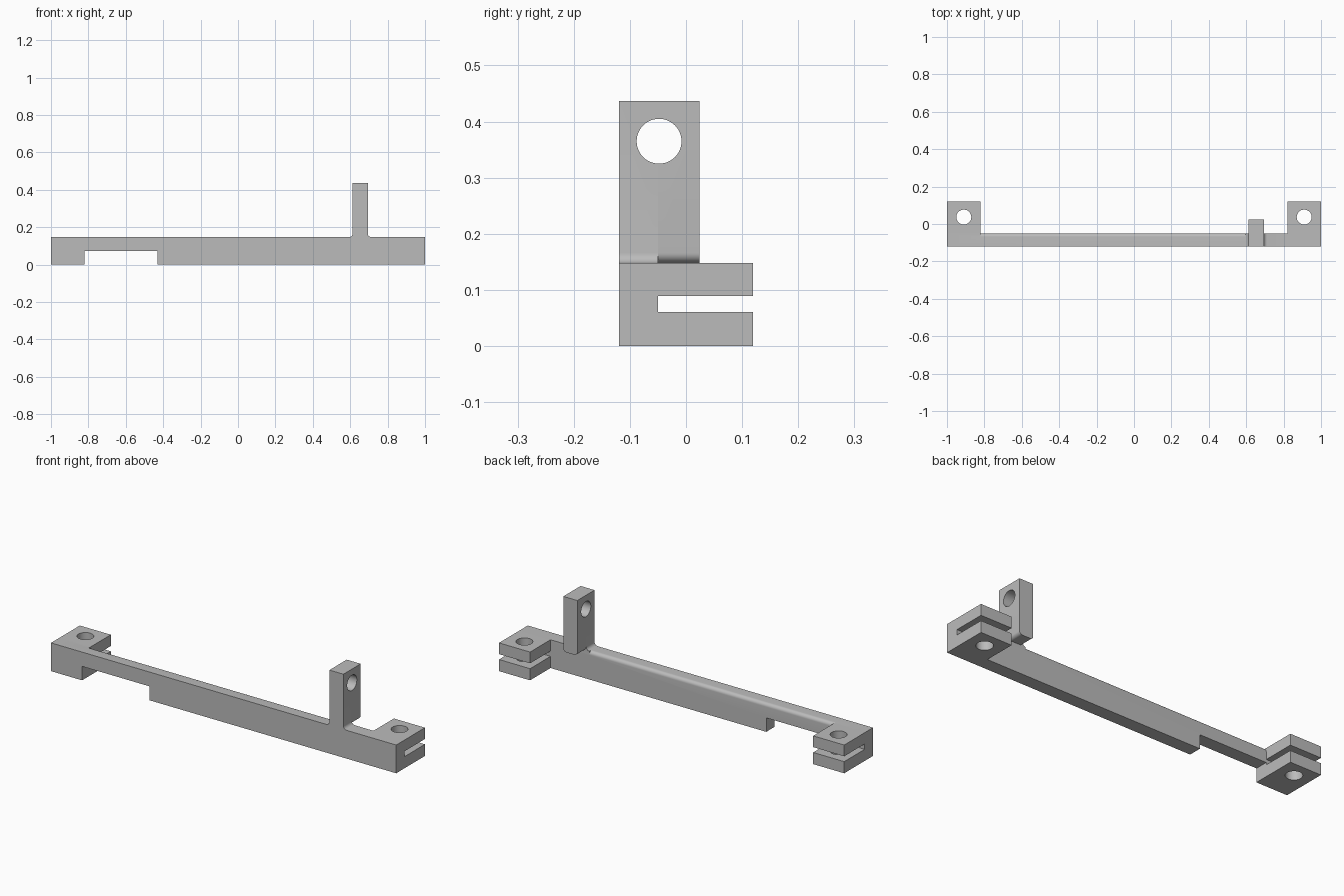
import bpy
import bmesh
from math import sin, cos, pi, radians
from mathutils import Vector

old = bpy.data.objects.get("Cube")
if old:
    bpy.data.objects.remove(old, do_unlink=True)

grey = bpy.data.materials.new("plain grey")
grey.use_nodes = True
COLOUR = (0.5, 0.5, 0.5, 1)
grey.diffuse_color = COLOUR
grey.node_tree.nodes["Principled BSDF"].inputs["Base Color"].default_value = COLOUR

# Main sizes
FRONT, BAR_BACK, BACK = -0.119, -0.05, 0.119
TOP, END, BLOCK = 0.148, 1.0, 0.82
POST_L, POST_R, POST_TOP, POST_BACK = 0.613, 0.694, 0.437, 0.024
R = 0.018


def arc(cx, cz, r, a0, a1, n=8):
    angles = [radians(a0 + (a1 - a0) * i / n) for i in range(n + 1)]
    return [(cx + r * cos(a), cz + r * sin(a)) for a in angles]


def prism(name, profile, axis, lo, hi):
    """Extrude a 2D outline along one axis, from lo to hi."""
    place = {"x": lambda u, v, w: (w, u, v),
             "y": lambda u, v, w: (u, w, v),
             "z": lambda u, v, w: (u, v, w)}[axis]
    bm = bmesh.new()
    face = bm.faces.new([bm.verts.new(place(u, v, lo)) for u, v in profile])
    out = bmesh.ops.extrude_face_region(bm, geom=[face])
    verts = [g for g in out["geom"] if isinstance(g, bmesh.types.BMVert)]
    bmesh.ops.translate(bm, verts=verts, vec=Vector(place(0, 0, hi - lo)))
    bmesh.ops.recalc_face_normals(bm, faces=bm.faces)
    mesh = bpy.data.meshes.new(name)
    bm.to_mesh(mesh)
    bm.free()
    mesh.materials.append(grey)
    obj = bpy.data.objects.new(name, mesh)
    bpy.context.collection.objects.link(obj)
    return obj


def rect(u0, v0, u1, v1):
    return [(u0, v0), (u1, v0), (u1, v1), (u0, v1)]


def circle(u, v, r=0.04):
    return arc(u, v, r, 0, 360, 48)[:-1]


def combine(target, other, operation):
    mod = target.modifiers.new(operation.lower(), "BOOLEAN")
    mod.operation = operation
    mod.solver = "EXACT"
    mod.object = other
    other.hide_render = True
    bpy.context.view_layer.objects.active = target
    bpy.ops.object.modifier_apply(modifier=mod.name)
    bpy.data.objects.remove(other, do_unlink=True)


# Long bar with the underside notch and the filleted upright
outline = [(-END, 0), (-BLOCK, 0), (-BLOCK, 0.073), (-0.43, 0.073), (-0.43, 0),
           (END, 0), (END, TOP)]
outline += arc(POST_R + R, TOP + R, R, 270, 180)
outline += [(POST_R, POST_TOP), (POST_L, POST_TOP)]
outline += arc(POST_L - R, TOP + R, R, 0, -90)
outline += [(-END, TOP)]
bracket = prism("bracket_bar", outline, "y", FRONT, BAR_BACK)

# Rounded top back edge of the bar
corner = [(BAR_BACK + 0.01, TOP - R), (BAR_BACK + 0.01, TOP + 0.01), (BAR_BACK - R, TOP + 0.01)]
corner += arc(BAR_BACK - R, TOP - R, R, 90, 0)
combine(bracket, prism("edge_cutter", corner, "x", -BLOCK, POST_L - R), "DIFFERENCE")

# Overhanging back half of the upright, with rounded lower edges
overhang = arc(POST_L + R, TOP + R, R, 180, 270) + arc(POST_R - R, TOP + R, R, 270, 360)
overhang += [(POST_R, POST_TOP), (POST_L, POST_TOP)]
combine(bracket, prism("post_overhang", overhang, "y", BAR_BACK, POST_BACK), "UNION")

# Forked end lugs with vertical bolt holes
for side in (-1, 1):
    x0, x1 = sorted((side * BLOCK, side * END))
    for z0, z1 in ((0, 0.061), (0.089, TOP)):
        lug = prism("lug", rect(x0, BAR_BACK, x1, BACK), "z", z0, z1)
        combine(bracket, lug, "UNION")
    hole = prism("bolt_cutter", circle(side * 0.91, 0.037), "z", -0.1, 0.3)
    combine(bracket, hole, "DIFFERENCE")

# Cross hole through the upright
hole = prism("cross_cutter", circle(-0.048, 0.365), "x", POST_L - 0.1, POST_R + 0.1)
combine(bracket, hole, "DIFFERENCE")

# Smooth curved surfaces, crisp edges
bpy.ops.object.select_all(action="DESELECT")
bracket.select_set(True)
bpy.context.view_layer.objects.active = bracket
bpy.ops.object.shade_smooth_by_angle(angle=radians(25))
